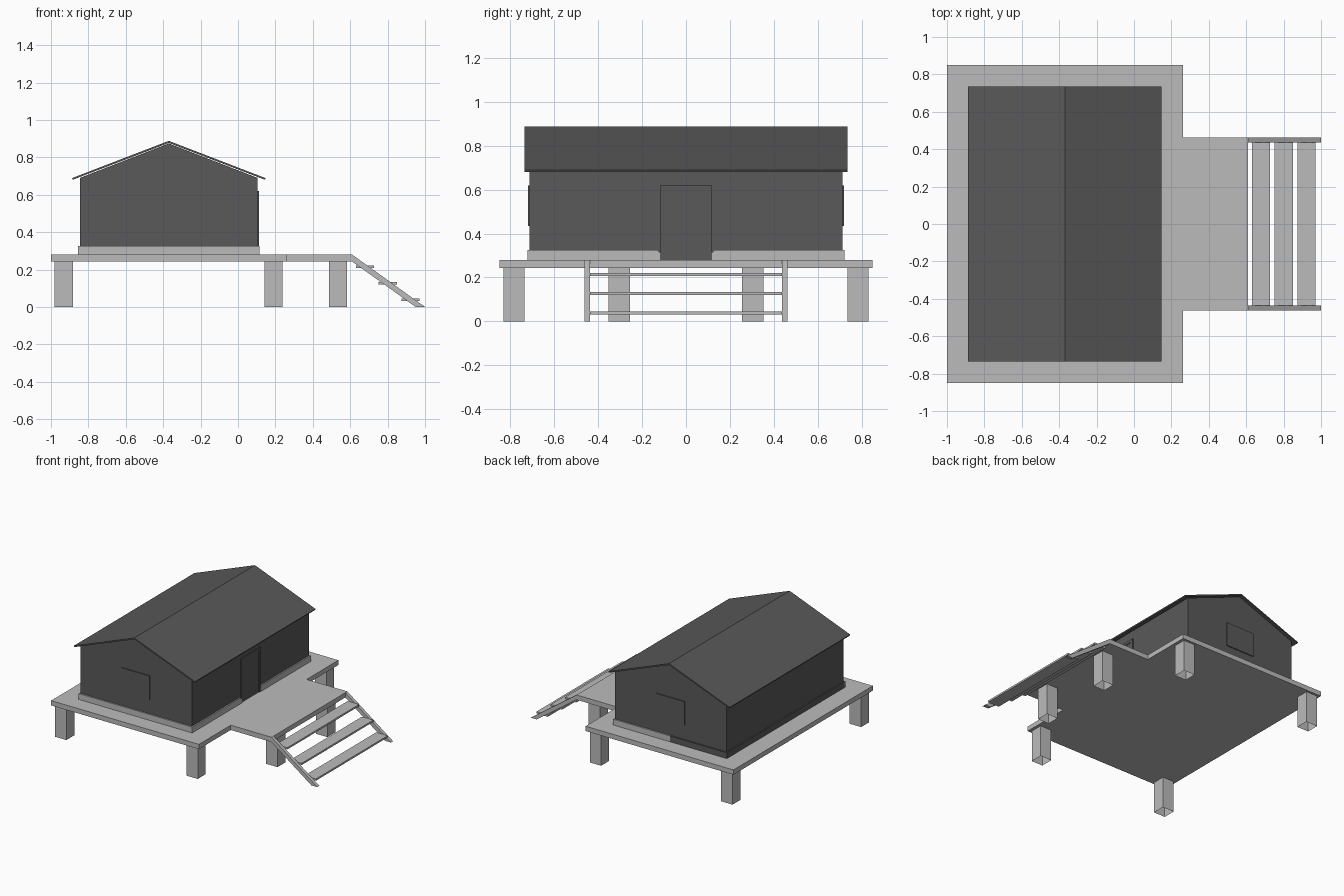
import bpy
import bmesh
from mathutils import Vector

cube = bpy.data.objects.get("Cube")
if cube:
    bpy.data.objects.remove(cube, do_unlink=True)


def material(name, value):
    mat = bpy.data.materials.new(name)
    mat.use_nodes = True
    colour = (value, value, value, 1)
    mat.diffuse_color = colour
    mat.node_tree.nodes["Principled BSDF"].inputs["Base Color"].default_value = colour
    return mat


LIGHT = material("light grey", 0.5)
DARK = material("dark grey", 0.1)


def prism(name, profile, axis, low, high, mat, open_bottom=False):
    """Extrude a flat profile along x, y or z."""
    def place(p, d):
        return {"x": (d, p[0], p[1]), "y": (p[0], d, p[1]), "z": (p[0], p[1], d)}[axis]

    bm = bmesh.new()
    face = bm.faces.new([bm.verts.new(place(p, low)) for p in profile])
    grown = bmesh.ops.extrude_face_region(bm, geom=[face], use_keep_orig=True)
    moved = [v for v in grown["geom"] if isinstance(v, bmesh.types.BMVert)]
    bmesh.ops.translate(bm, verts=moved, vec=Vector(place((0, 0), high - low)))
    bmesh.ops.recalc_face_normals(bm, faces=bm.faces)
    if open_bottom:
        bottom = [f for f in bm.faces if f.normal.z < -0.9]
        bmesh.ops.delete(bm, geom=bottom, context="FACES")
    mesh = bpy.data.meshes.new(name)
    bm.to_mesh(mesh)
    bm.free()
    mesh.materials.append(mat)
    obj = bpy.data.objects.new(name, mesh)
    bpy.context.collection.objects.link(obj)
    return obj


def box(name, x, y, z, mat, **options):
    corners = [(x[0], y[0]), (x[1], y[0]), (x[1], y[1]), (x[0], y[1])]
    return prism(name, corners, "z", z[0], z[1], mat, **options)


def span(side, inner, outer):
    return sorted((side * inner, side * outer))


# Main dimensions
DECK = 0.28
UNDER = 0.243
RIDGE = -0.37
WALL_L, WALL_R, WALL_Y = -0.845, 0.105, 0.713
SKIRT = 0.325

# Deck with the porch in one outline
half = [(0.262, 0.85), (0.262, 0.463), (0.61, 0.463)]
outline = [(-1, 0.85)] + half + [(x, -y) for x, y in reversed(half)] + [(-1, -0.85)]
prism("deck", outline, "z", UNDER, DECK, LIGHT)

# Hollow posts under the house and the porch
for side, word in ((-1, "front"), (1, "back")):
    for x, inner, place in ((-0.98, 0.735, "outer"), (0.142, 0.735, "inner"),
                            (0.487, 0.255, "porch")):
        box(f"{word}_{place}_post", (x, x + 0.097), span(side, inner, inner + 0.097),
            (0, UNDER), LIGHT, open_bottom=True)

# House body with gables
prism("house_walls", [(WALL_L, DECK), (WALL_R, DECK), (WALL_R, 0.69),
                      (RIDGE, 0.874), (WALL_L, 0.69)], "y", -WALL_Y, WALL_Y, DARK)

# Thin pitched roof
prism("roof", [(-0.887, 0.689), (RIDGE, 0.888), (0.147, 0.689),
               (0.144, 0.68), (RIDGE, 0.877), (-0.884, 0.68)], "y", -0.735, 0.735, DARK)

# Skirting boards around the foot of the walls
OUT = 0.01
height = (DECK, SKIRT)
box("front_skirting", (WALL_L - OUT, WALL_R + OUT), (-WALL_Y - OUT, -WALL_Y), height, LIGHT)
box("back_left_skirting", (RIDGE, WALL_R + OUT), (WALL_Y, WALL_Y + OUT), height, LIGHT)
box("back_right_skirting", (WALL_L - OUT, RIDGE), (WALL_Y, WALL_Y + OUT), height, DARK)
box("rear_skirting", (WALL_L - OUT, WALL_L), (-WALL_Y, WALL_Y), height, DARK)
for side, word in ((-1, "front"), (1, "back")):
    prism(f"{word}_door_skirting",
          [(side * WALL_Y, DECK), (side * 0.118, DECK), (side * 0.118, 0.312),
           (side * 0.13, SKIRT), (side * WALL_Y, SKIRT)],
          "x", WALL_R, WALL_R + OUT, LIGHT)

# Door frame around a set-back leaf
DOOR_TOP = 0.62
for side, word in ((-1, "front"), (1, "back")):
    box(f"{word}_door_jamb", (WALL_R, WALL_R + 0.008), span(side, 0.098, 0.118),
        (DECK, DOOR_TOP), DARK)
box("door_lintel", (WALL_R, WALL_R + 0.008), (-0.098, 0.098), (DOOR_TOP - 0.02, DOOR_TOP), DARK)
box("door_leaf", (WALL_R, WALL_R + 0.003), (-0.098, 0.098), (DECK, DOOR_TOP - 0.02), DARK)

# Shuttered window on each gable
for side, word in ((-1, "front"), (1, "back")):
    box(f"{word}_window", (RIDGE - 0.12, RIDGE + 0.12), span(side, WALL_Y, WALL_Y + 0.007),
        (0.435, 0.62), DARK)

# Stairs: two sloping stringers and three treads
for side, word in ((-1, "front"), (1, "back")):
    low, high = span(side, 0.437, 0.463)
    prism(f"{word}_stringer", [(0.61, DECK), (0.61, UNDER), (0.95, 0), (1, 0)],
          "y", low, high, LIGHT)
for step in range(3):
    x = 0.63 + step * 0.122
    z = 0.207 - step * 0.088
    box(f"tread_{step + 1}", (x, x + 0.097), (-0.437, 0.437), (z, z + 0.014), LIGHT)
